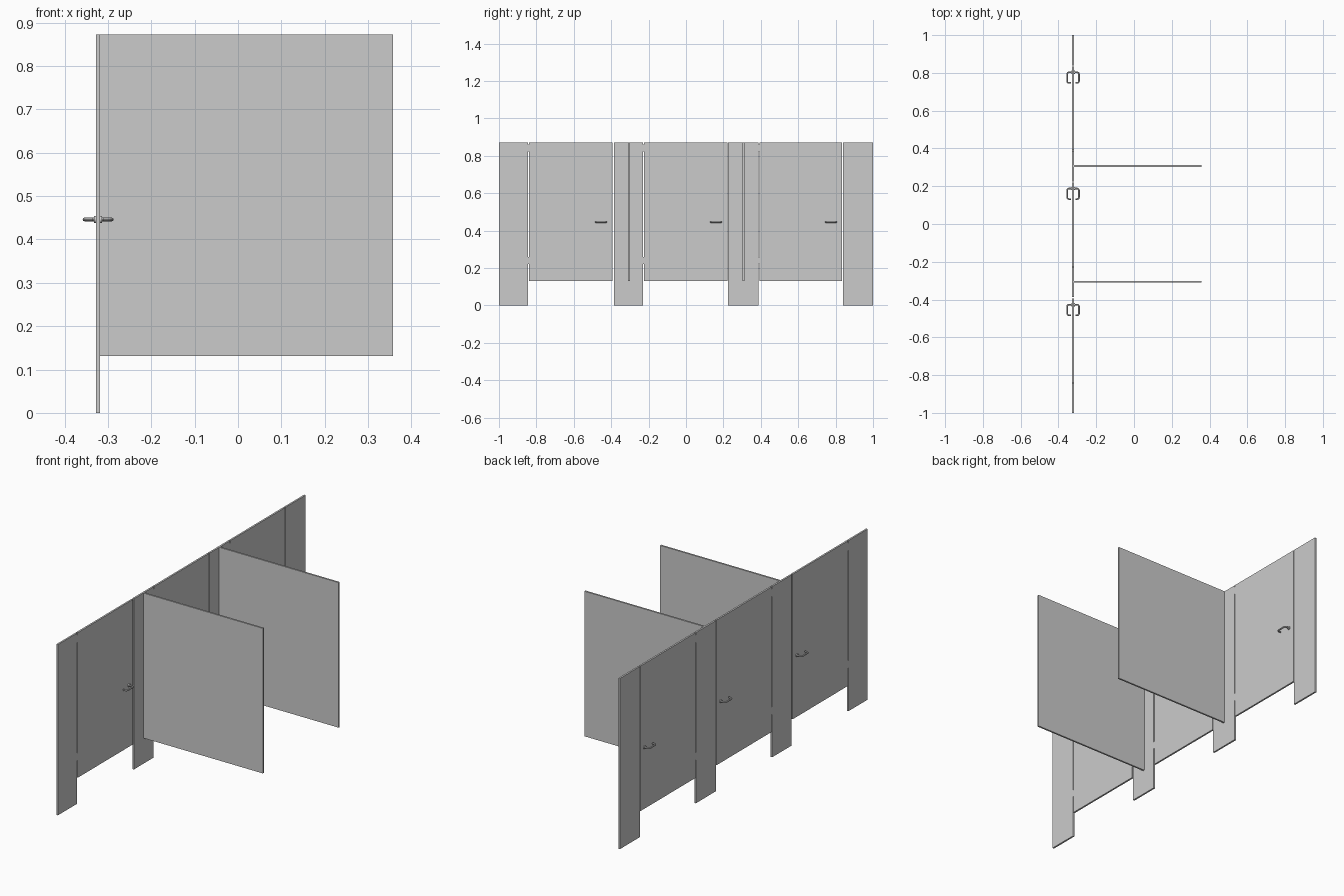
import bpy
import math

if "Cube" in bpy.data.objects:
    bpy.data.objects.remove(bpy.data.objects["Cube"])

PX, T = -0.3225, 0.009      # front wall plane and panel thickness
TOP, LOW = 0.872, 0.131     # top of panels, underside of doors


def box(name, x0, x1, y0, y1, z0, z1):
    bpy.ops.mesh.primitive_cube_add(size=1, location=((x0 + x1) / 2, (y0 + y1) / 2, (z0 + z1) / 2))
    o = bpy.context.object
    o.name = name
    o.scale = (x1 - x0, y1 - y0, z1 - z0)
    bpy.ops.object.transform_apply(location=False, rotation=False, scale=True)
    return o


def front_panel(name, y0, y1, z0, z1=TOP):
    return box(name, PX - T / 2, PX + T / 2, y0, y1, z0, z1)


def handle(name, y, z, side):
    # lever swept along a rounded C path, its free end curling back to the door
    reach, length, r, tube = 0.0315, 0.056, 0.010, 0.0042
    pts = [(0, 0)]
    for cy, a0 in ((-r, 0), (-length + r, 90)):
        for i in range(5):
            a = math.radians(a0 + i * 22.5)
            pts.append((reach - r + r * math.sin(a), cy + r * math.cos(a)))
    pts.append((0.012, -length))
    cu = bpy.data.curves.new(name, 'CURVE')
    cu.dimensions = '3D'
    cu.bevel_depth = tube
    cu.bevel_resolution = 2
    cu.use_fill_caps = True
    sp = cu.splines.new('POLY')
    sp.points.add(len(pts) - 1)
    for p, (dx, dy) in zip(sp.points, pts):
        p.co = (PX + side * dx, y + dy, z, 1)
    o = bpy.data.objects.new(name, cu)
    bpy.context.collection.objects.link(o)
    bpy.ops.object.select_all(action='DESELECT')
    o.select_set(True)
    bpy.context.view_layer.objects.active = o
    bpy.ops.object.convert(target='MESH')
    bpy.ops.object.shade_smooth_by_angle(angle=math.radians(40))


# pilasters standing on the floor
for i, (a, b) in enumerate([(-1, -0.845), (-0.386, -0.229), (0.225, 0.387), (0.839, 1)]):
    front_panel(f"pilaster_{i + 1}", a, b, 0)

# doors with hinges, lever handles and rosettes
for i, (a, b) in enumerate([(-0.84, -0.394), (-0.224, 0.221), (0.392, 0.835)]):
    n = i + 1
    front_panel(f"door_{n}", a, b, LOW)
    for label, z in (("lower", 0.24), ("upper", 0.842)):
        front_panel(f"{label}_hinge_{n}", a - 0.006, a + 0.001, z - 0.019, z + 0.019)
    hy, hz = -0.427 + 0.615 * i, 0.446
    bpy.ops.mesh.primitive_cylinder_add(vertices=24, radius=0.0085, depth=0.019,
                                        location=(PX, hy, hz), rotation=(0, math.pi / 2, 0))
    bpy.context.object.name = f"handle_rosette_{n}"
    bpy.ops.object.shade_smooth_by_angle(angle=math.radians(40))
    handle(f"outer_handle_{n}", hy, hz, -1)
    handle(f"inner_handle_{n}", hy, hz, 1)

# partitions between the stalls
for i, y in enumerate((-0.305, 0.307)):
    box(f"partition_{i + 1}", PX + T / 2, 0.357, y - T / 2, y + T / 2, LOW, TOP)
